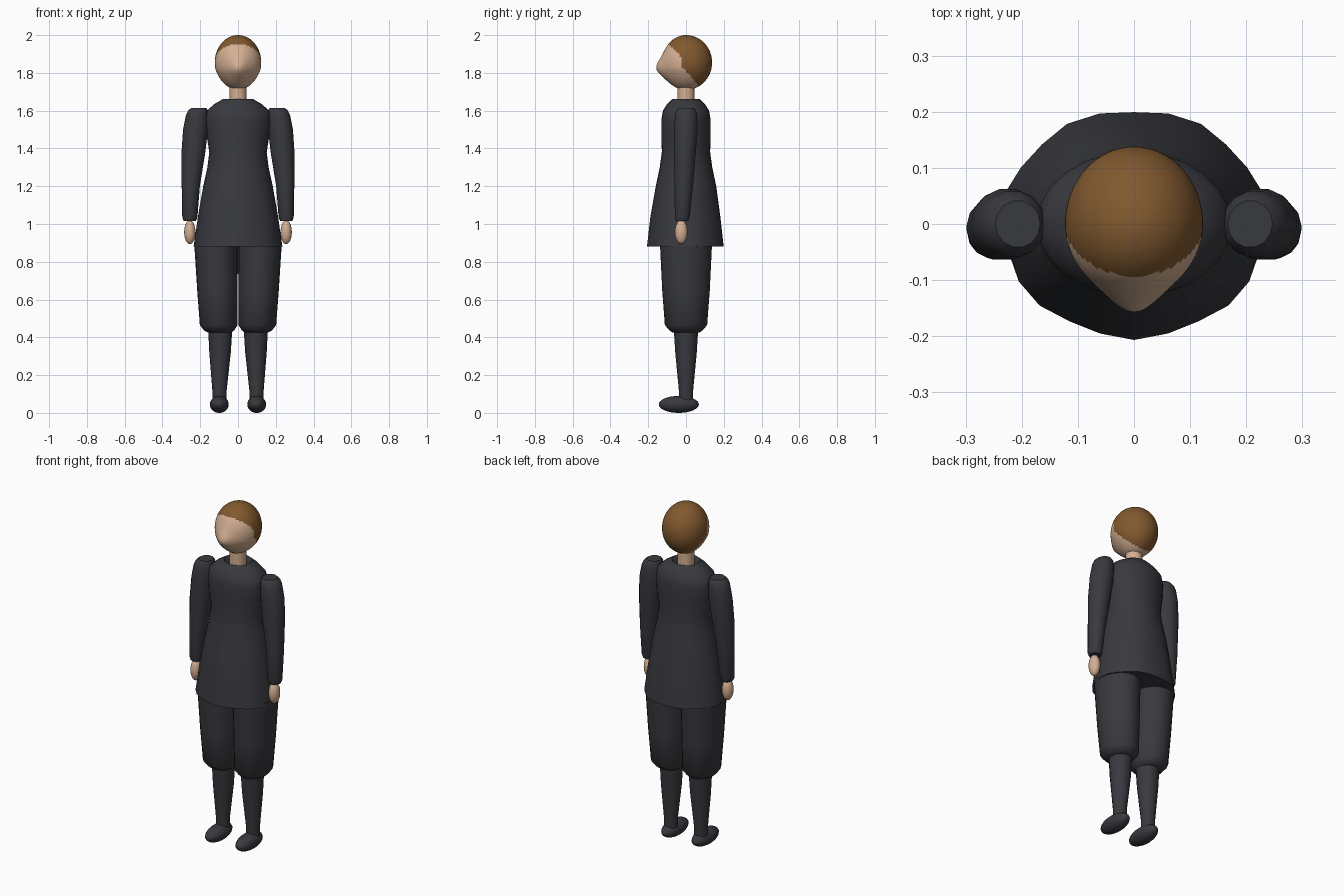
import bpy, bmesh, math

cube = bpy.data.objects.get("Cube")
if cube:
    bpy.data.objects.remove(cube)


def material(name, rgb):
    m = bpy.data.materials.new(name)
    m.use_nodes = True
    m.diffuse_color = (*rgb, 1)
    m.node_tree.nodes["Principled BSDF"].inputs["Base Color"].default_value = (*rgb, 1)
    return m


cloth = material("dark cloth", (0.04, 0.041, 0.049))
skin = material("skin", (0.66, 0.43, 0.29))
hair = material("brown hair", (0.22, 0.10, 0.028))


def finish(name, bm, *mats):
    """Turn a bmesh into a smooth shaded object."""
    bmesh.ops.recalc_face_normals(bm, faces=bm.faces)
    mesh = bpy.data.meshes.new(name)
    bm.to_mesh(mesh)
    bm.free()
    for m in mats:
        mesh.materials.append(m)
    ob = bpy.data.objects.new(name, mesh)
    bpy.context.collection.objects.link(ob)
    bpy.ops.object.select_all(action="DESELECT")
    ob.select_set(True)
    bpy.context.view_layer.objects.active = ob
    bpy.ops.object.shade_smooth_by_angle(angle=math.radians(40))
    return ob


def loft(name, sections, mat, side=1, sides=20, wobble=0):
    """Skin elliptical sections (x, y, z, x radius, y radius), capped at both ends."""
    bm = bmesh.new()
    rings = []
    for i, (x, y, z, rx, ry) in enumerate(sections):
        ring = []
        for k in range(sides):
            a = math.tau * k / sides
            r = 1 + (wobble * math.sin(a * 7) if i < 2 else 0)
            ring.append(bm.verts.new((side * (x + rx * r * math.cos(a)),
                                      y + ry * r * math.sin(a), z)))
        rings.append(ring)
    for low, high in zip(rings, rings[1:]):
        for k in range(sides):
            n = (k + 1) % sides
            bm.faces.new((low[k], low[n], high[n], high[k]))
    bm.faces.new(rings[0])
    bm.faces.new(rings[-1])
    return finish(name, bm, mat)


def ball(name, center, radii, mat):
    bm = bmesh.new()
    bmesh.ops.create_uvsphere(bm, u_segments=24, v_segments=16, radius=1)
    for v in bm.verts:
        v.co = [c + r * p for c, r, p in zip(center, radii, v.co)]
    return finish(name, bm, mat)


# Flared coat, with the collar turned in around the neck
loft("coat", [
    (0, 0, 0.88, 0.235, 0.203), (0, 0, 1.04, 0.212, 0.185),
    (0, 0, 1.2, 0.184, 0.160), (0, 0, 1.3, 0.162, 0.139),
    (0, 0, 1.38, 0.152, 0.128), (0, 0, 1.48, 0.168, 0.130),
    (0, 0, 1.56, 0.174, 0.129), (0, 0, 1.6, 0.165, 0.122),
    (0, 0, 1.635, 0.125, 0.1), (0, 0, 1.663, 0.078, 0.072),
    (0, 0, 1.63, 0.05, 0.05)], cloth, sides=24, wobble=0.018)

# Neck
loft("neck", [(0, 0, 1.6, 0.045, 0.045), (0, 0, 1.78, 0.045, 0.045)], skin)

# Limbs, once for each side
for label, s in (("left", 1), ("right", -1)):
    loft(label + "_sleeve", [
        (0.255, -0.02, 1.015, 0.032, 0.034), (0.255, -0.02, 1.035, 0.04, 0.04),
        (0.25, -0.012, 1.2, 0.048, 0.05), (0.236, -0.006, 1.38, 0.063, 0.059),
        (0.225, 0, 1.5, 0.066, 0.064), (0.216, 0, 1.575, 0.06, 0.06),
        (0.212, 0, 1.6, 0.052, 0.054), (0.207, 0, 1.615, 0.04, 0.042)],
        cloth, s, 14)
    ball(label + "_hand", (s * 0.255, -0.025, 0.957), (0.03, 0.034, 0.063), skin)
    loft(label + "_breeches_leg", [
        (0.096, 0, 0.425, 0.062, 0.07), (0.1, 0, 0.437, 0.08, 0.088),
        (0.102, 0, 0.465, 0.1, 0.112), (0.109, 0, 0.65, 0.107, 0.126),
        (0.116, 0, 0.9, 0.116, 0.138)], cloth, s)
    loft(label + "_calf", [
        (0.098, 0, 0.05, 0.038, 0.038), (0.098, 0, 0.12, 0.038, 0.038),
        (0.095, 0, 0.32, 0.057, 0.057), (0.094, 0, 0.45, 0.064, 0.065)],
        cloth, s, 16)
    ball(label + "_shoe", (s * 0.099, -0.038, 0.045), (0.05, 0.106, 0.045), cloth)

# Head with a pointed nose and narrow chin
bm = bmesh.new()
bmesh.ops.create_uvsphere(bm, u_segments=64, v_segments=48, radius=1)
for v in bm.verts:
    x, y, z = v.co
    chin = max(0, -z - 0.25) * max(0, min(1, 0.5 - y))
    x *= 0.123 * (1 - 0.28 * chin)
    y *= 0.138 if y > 0 else 0.126
    z = 1.855 + z * 0.145
    if y < 0:
        y -= 0.034 * math.exp(-(x * x + (z - 1.823) ** 2) / 0.0028)
    v.co = (x, y, z)


def hairline(z):
    if z > 1.952:
        return -1
    if z > 1.89:
        return -0.09 + (1.952 - z) * 0.9
    if z > 1.84:
        return -0.03
    return -0.03 + (1.84 - z) * 0.9


for f in bm.faces:
    c = f.calc_center_median()
    f.material_index = 1 if c.y > hairline(c.z) else 0
finish("head", bm, skin, hair)
